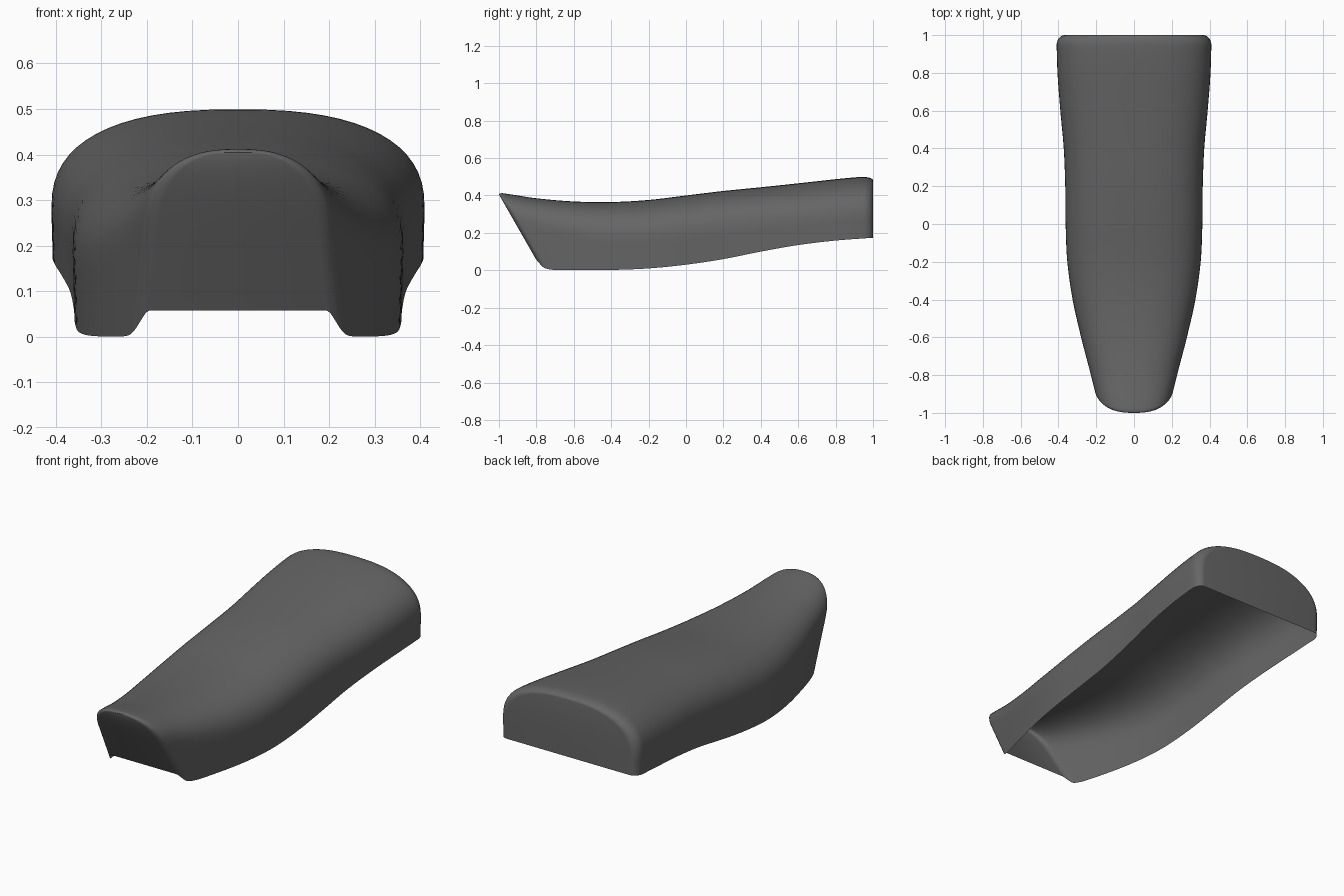
import bpy
import bmesh
from math import sin, cos, pi, copysign

default = bpy.data.objects.get("Cube")
if default:
    bpy.data.objects.remove(default)

# Side profiles along y: half width, crown height, lower edge height
WIDTH = [(-1, .183), (-.95, .19), (-.9, .203), (-.8, .228), (-.6, .28), (-.4, .325),
         (-.2, .353), (0, .362), (.2, .364), (.4, .372), (.6, .39), (.8, .405), (1, .411)]
CROWN = [(-1, .415), (-.95, .408), (-.8, .385), (-.6, .368), (-.4, .365), (-.2, .376),
         (0, .4), (.2, .424), (.4, .444), (.6, .465), (.8, .487), (.92, .498), (1, .5)]
HEM = [(-.82, .06), (-.8, .058), (-.78, .034), (-.76, .014), (-.73, .005), (-.68, .001),
       (-.4, .002), (-.2, .01), (0, .03), (.2, .06), (.4, .1), (.6, .135), (.8, .159), (1, .174)]
SHOULDER = [(-1, .15), (-.6, .19), (0, .22), (1, .22)]
SLANT = .571


def curve(points, y):
    """Smooth interpolation through profile points."""
    y = min(max(y, points[0][0]), points[-1][0])
    last = len(points) - 1
    i = max(k for k in range(last) if points[k][0] <= y)

    def slope(k):
        a, b = points[max(k - 1, 0)], points[min(k + 1, last)]
        return (b[1] - a[1]) / (b[0] - a[0])

    (x0, v0), (x1, v1) = points[i], points[i + 1]
    d = x1 - x0
    t = (y - x0) / d
    bend = (1 - t) * slope(i) * d - t * slope(i + 1) * d
    ease = t * t * (3 - 2 * t)
    return v0 + (v1 - v0) * ease + t * (1 - t) * (bend + (2 * t - 1) * (v1 - v0)) \
        - t * (1 - t) * (2 * t - 1) * (v1 - v0)


def section(y, inset, drop):
    """One arched cross-section, from the left hem over the crown to the right."""
    fade = max(0, -y) ** 1.2
    top = curve(CROWN, y) - drop
    shoulder = curve(SHOULDER, y)
    hem = 0
    for _ in range(12):
        hem = (hem + curve(HEM, y + SLANT * fade * (top - hem))) / 2
    arch = []
    for k in range(33):
        a = pi * k / 32
        c, s = cos(a), sin(a)
        arch.append((copysign(abs(c) ** .8, c), top - shoulder * (1 - s ** .8)))
    waist = top - shoulder
    wall = [hem + (waist - hem) * k / 8 for k in range(8)]
    outline = [(1, z) for z in wall] + arch + [(-1, z) for z in reversed(wall)]
    ring = []
    for f, z in outline:
        yy = y + SLANT * fade * (top - z)
        tuck = .006 * max(0, (waist - z) / shoulder)
        ring.append((f * (curve(WIDTH, yy) - inset - tuck), yy, z))
    return ring


# Stations: rounded nose, long body, rounded tail
stations = []
for k in range(7):
    a = pi / 2 * k / 6
    stations.append((-1 + .025 * (1 - cos(a)), .025 * (1 - sin(a)), .01 * (1 - sin(a))))
stations += [(-.975 + 1.92 * k / 70, 0, 0) for k in range(1, 71)]
for k in range(1, 9):
    a = pi / 2 * k / 8
    stations.append((.945 + .055 * sin(a), .045 * (1 - cos(a)), .02 * (1 - cos(a))))

# Open-bottomed seat cover with flat end walls
bm = bmesh.new()
rings = [[bm.verts.new(p) for p in section(*s)] for s in stations]
n = len(rings[0])
for r0, r1 in zip(rings, rings[1:]):
    for i in range(n - 1):
        bm.faces.new((r0[i], r0[i + 1], r1[i + 1], r1[i]))
for ring, flip in ((rings[0], True), (rings[-1], False)):
    for i in range(n // 2):
        corners = list(dict.fromkeys((ring[i], ring[i + 1], ring[n - 2 - i], ring[n - 1 - i])))
        bm.faces.new(corners[::-1] if flip else corners)
bmesh.ops.recalc_face_normals(bm, faces=bm.faces)
bm.faces.ensure_lookup_table()
crown_face = max(bm.faces, key=lambda f: f.normal.z ** 2)
if crown_face.normal.z < 0:
    bmesh.ops.reverse_faces(bm, faces=bm.faces)

mesh = bpy.data.meshes.new("seat_cover")
bm.to_mesh(mesh)
bm.free()
seat = bpy.data.objects.new("seat_cover", mesh)
bpy.context.collection.objects.link(seat)

# Dark grey upholstery
color = (.13, .13, .13, 1)
material = bpy.data.materials.new("dark_grey_upholstery")
material.use_nodes = True
material.diffuse_color = color
material.node_tree.nodes["Principled BSDF"].inputs["Base Color"].default_value = color
mesh.materials.append(material)

bpy.ops.object.select_all(action="DESELECT")
seat.select_set(True)
bpy.context.view_layer.objects.active = seat
bpy.ops.object.shade_smooth_by_angle(angle=pi / 4)
